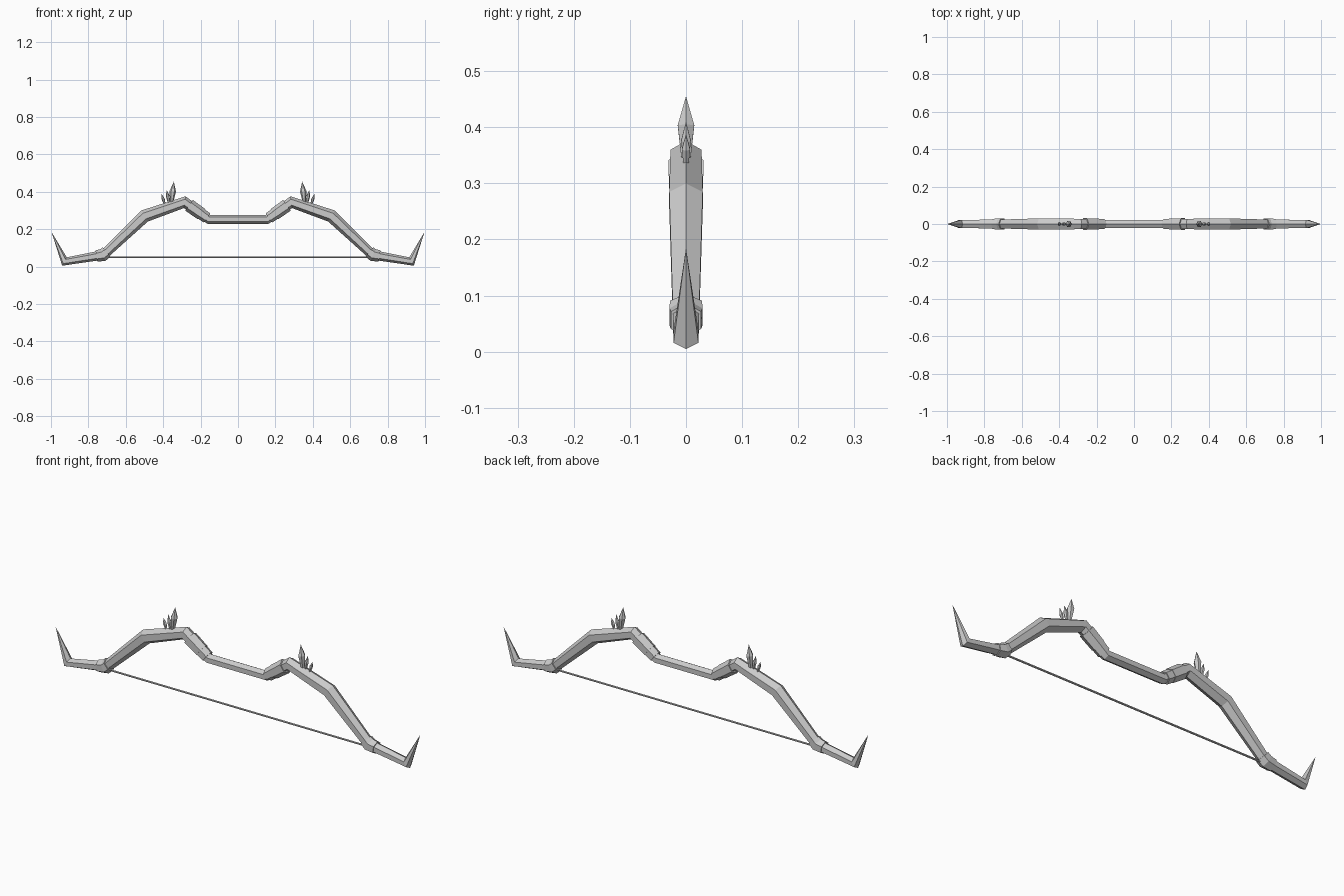
import bpy, bmesh, math
from mathutils import Vector

if "Cube" in bpy.data.objects:
    bpy.data.objects.remove(bpy.data.objects["Cube"])


def sweep(name, path, sides=6, squash=1.0):
    """Loft a polygon section along (x, z, radius) points in the XZ plane, mitred at bends."""
    bm = bmesh.new()
    pts = [Vector((x, 0, z)) for x, z, r in path]
    dirs = [(b - a).normalized() for a, b in zip(pts, pts[1:])]
    rings = []
    for i, p in enumerate(pts):
        d = (dirs[max(i - 1, 0)] + dirs[min(i, len(dirs) - 1)]).normalized()
        n = Vector((-d.z, 0, d.x))
        r = path[i][2]
        if r == 0:
            rings.append([bm.verts.new(p)])
            continue
        ring = []
        for k in range(sides):
            a = 2 * math.pi * k / sides
            ring.append(bm.verts.new(p + n * (r * math.cos(a))
                                     + Vector((0, r * squash * math.sin(a), 0))))
        rings.append(ring)
    for A, B in zip(rings, rings[1:]):
        for k in range(sides):
            j = (k + 1) % sides
            if len(A) == 1:
                bm.faces.new((A[0], B[j], B[k]))
            elif len(B) == 1:
                bm.faces.new((A[k], A[j], B[0]))
            else:
                bm.faces.new((A[k], A[j], B[j], B[k]))
    for ring in (rings[0], rings[-1]):
        if len(ring) > 1:
            bm.faces.new(ring)
    bmesh.ops.recalc_face_normals(bm, faces=bm.faces)
    me = bpy.data.meshes.new(name)
    bm.to_mesh(me)
    bm.free()
    ob = bpy.data.objects.new(name, me)
    bpy.context.collection.objects.link(ob)
    return ob


def mirrored(path, s):
    return [(x * s, z, r) for x, z, r in path]


# Bow body: grip, limbs and pointed tips in one sweep
half = [(0.155, 0.252, 0.025), (0.285, 0.344, 0.032), (0.50, 0.27, 0.0345),
        (0.72, 0.062, 0.027), (0.928, 0.027, 0.0255), (0.997, 0.185, 0)]
sweep("bow_body", mirrored(half[::-1], -1) + half)

# Bowstring
sweep("bowstring", [(-0.72, 0.05, 0.005), (0.72, 0.05, 0.005)])

g0, g1 = Vector((0.155, 0.252)), Vector((0.285, 0.344))
for s, side in ((-1, "left"), (1, "right")):
    # Wrapped bands between grip and limb
    for i, (t0, t1, r) in enumerate(((0.08, 0.32, 0.031), (0.32, 0.58, 0.0345),
                                     (0.58, 0.82, 0.0355))):
        a, b = g0.lerp(g1, t0), g0.lerp(g1, t1)
        sweep(f"grip_band_{i}_{side}",
              mirrored([(a.x, a.y, r - 0.001), (b.x, b.y, r)], s))
    # Collar bent around the string joint
    sweep(f"string_collar_{side}",
          mirrored([(0.703, 0.078, 0.033), (0.722, 0.062, 0.034),
                    (0.757, 0.056, 0.031)], s))
    # Crystal spikes on the limb
    for i, (bx, bz, tx, tz, r) in enumerate(((0.357, 0.325, 0.343, 0.455, 0.017),
                                             (0.366, 0.325, 0.382, 0.41, 0.010),
                                             (0.388, 0.32, 0.408, 0.388, 0.0085))):
        base, tip = Vector((bx, bz)), Vector((tx, tz))
        mid = base.lerp(tip, 0.6)
        sweep(f"crystal_{i}_{side}",
              mirrored([(base.x, base.y, r * 0.4), (mid.x, mid.y, r),
                        (tip.x, tip.y, 0)], s))
